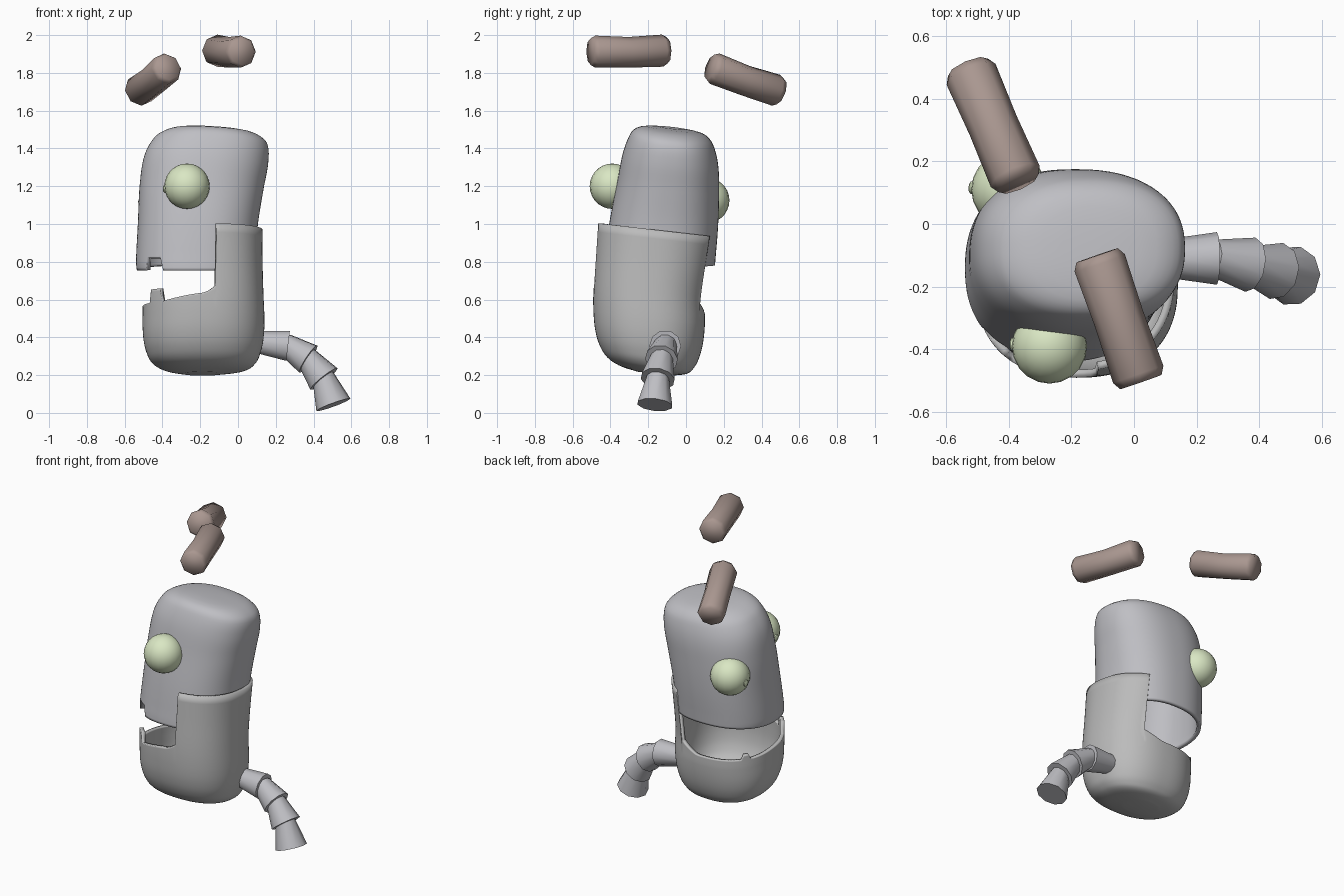
import bpy, bmesh, math
from mathutils import Vector

if "Cube" in bpy.data.objects:
    bpy.data.objects.remove(bpy.data.objects["Cube"])

def material(name, rgb):
    m = bpy.data.materials.new(name)
    m.diffuse_color = (*rgb, 1)
    m.use_nodes = True
    m.node_tree.nodes["Principled BSDF"].inputs["Base Color"].default_value = m.diffuse_color
    return m

SKIN = material("cool_grey", (0.52, 0.52, 0.55))
JAW = material("warm_grey", (0.50, 0.50, 0.50))
BROWN = material("brown", (0.40, 0.31, 0.28))
GREEN = material("pale_green", (0.70, 0.80, 0.55))

def finish(bm, name, mat=None, angle=40):
    me = bpy.data.meshes.new(name)
    bm.to_mesh(me)
    bm.free()
    ob = bpy.data.objects.new(name, me)
    bpy.context.collection.objects.link(ob)
    if mat:
        me.materials.append(mat)
    bpy.ops.object.select_all(action='DESELECT')
    ob.select_set(True)
    bpy.context.view_layer.objects.active = ob
    bpy.ops.object.shade_smooth_by_angle(angle=math.radians(angle))
    return ob

# Cross-section of the body: rounded superellipse, as unit offsets
N = 120
def power(v):
    return math.copysign(abs(v) ** 0.86, v)

section = [(power(math.cos(math.tau * i / N)), power(math.sin(math.tau * i / N)))
           for i in range(N)]

def bounds(table, z):
    # rows are (z, xmin, xmax, ymin, ymax), ascending z; smooth interpolation
    z = min(max(z, table[0][0]), table[-1][0])
    k = next(i for i in range(len(table) - 1) if z <= table[i + 1][0])
    p = [table[min(max(k + o, 0), len(table) - 1)] for o in (-1, 0, 1, 2)]
    h = p[2][0] - p[1][0]
    t = (z - p[1][0]) / h
    out = []
    for c in range(1, 5):
        m0 = (p[2][c] - p[0][c]) / (p[2][0] - p[0][0]) * h
        m1 = (p[3][c] - p[1][c]) / (p[3][0] - p[1][0]) * h
        out.append((2*t**3 - 3*t*t + 1) * p[1][c] + (t**3 - 2*t*t + t) * m0
                   + (3*t*t - 2*t**3) * p[2][c] + (t**3 - t*t) * m1)
    return out

def shell(name, table, cap, split, edge, tilt, flip, mat):
    """Hollow cup from a shaped rim edge(angle), via level split, to a rounded cap."""
    bm, rows, R, L = bmesh.new(), [], 26, 10
    for j in range(R + L):
        row = []
        for i, (px, py) in enumerate(section):
            if j < L:
                z = edge(360 * i / N) + (split - edge(360 * i / N)) * j / L
            else:
                z = cap + (split - cap) * (1 - (j - L) / R) ** 1.7
            x0, x1, y0, y1 = bounds(table, z)
            x = (x0 + x1) / 2 + px * (x1 - x0) / 2
            y = (y0 + y1) / 2 + py * (y1 - y0) / 2
            row.append(bm.verts.new((x, y, z + tilt(x, y, z))))
        rows.append(row)
    top = bm.verts.new(sum((v.co for v in rows[-1]), Vector()) / N)
    for i in range(N):
        k = (i + 1) % N
        for a, b in zip(rows, rows[1:]):
            bm.faces.new((a[i], a[k], b[k], b[i]))
        bm.faces.new((rows[-1][i], rows[-1][k], top))
    if flip:
        bmesh.ops.reverse_faces(bm, faces=bm.faces[:])
    ob = finish(bm, name, mat)
    m = ob.modifiers.new("thickness", 'SOLIDIFY')
    m.thickness, m.offset = 0.025, -1
    return ob

# Upper head with a notch beside the front lip
def head_edge(a):
    if 219 <= a <= 238:
        return 0.82
    return 0.755 + 0.025 * max(0, math.sin(math.radians(a)))

def head_tilt(x, y, z):
    w = min(max((z - 0.85) / 0.5, 0), 1)
    return w * (-0.115 * (y + 0.12) - 0.06 * (x + 0.2))

shell("upper_head", [
    (0.75, -0.535, 0.085, -0.44, 0.15), (0.80, -0.54, 0.09, -0.435, 0.155),
    (1.0, -0.53, 0.105, -0.405, 0.17), (1.2, -0.52, 0.135, -0.365, 0.175),
    (1.35, -0.495, 0.16, -0.335, 0.17), (1.45, -0.44, 0.155, -0.30, 0.145),
    (1.49, -0.38, 0.11, -0.27, 0.115), (1.51, -0.31, 0.04, -0.22, 0.07),
    (1.52, -0.2, -0.1, -0.12, -0.03)], 1.52, 0.9, head_edge, head_tilt, False, SKIN)

# Jaw: tall back part, low front with two teeth
def jaw_edge(a):
    if a < 63 or a > 280:
        return 0.97
    if 211 <= a <= 230:
        return 0.63
    if 138 <= a <= 146:
        return 0.59
    return (0.56 + 0.05 * max(0, (a - 230) / 50) + 0.03 * max(0, (a - 271) / 9)
            + 0.05 * max(0, (85 - a) / 22))

shell("jaw", [
    (0.207, -0.28, -0.10, -0.25, -0.08), (0.225, -0.38, 0.03, -0.34, 0.0),
    (0.26, -0.45, 0.09, -0.41, 0.04), (0.32, -0.485, 0.12, -0.455, 0.07),
    (0.4, -0.502, 0.136, -0.48, 0.09), (0.5, -0.505, 0.14, -0.49, 0.10),
    (0.62, -0.505, 0.135, -0.49, 0.10), (0.8, -0.51, 0.13, -0.48, 0.13),
    (0.98, -0.53, 0.13, -0.47, 0.165)], 0.207, 0.5, jaw_edge,
    lambda x, y, z: -0.115 * (y + 0.17), True, JAW)

def tube(name, stations, mat, sides=8, angle=50):
    """Closed tube through (point, radius) stations."""
    bm, rings = bmesh.new(), []
    pts = [Vector(p) for p, r in stations]
    for i, (p, r) in enumerate(stations):
        d = pts[min(i + 1, len(pts) - 1)] - pts[max(i - 1, 0)]
        q = d.to_track_quat('Z', 'Y')
        rings.append([bm.verts.new(pts[i] + q @ Vector(
            (r * math.cos(math.tau * k / sides), r * math.sin(math.tau * k / sides), 0)))
            for k in range(sides)])
    for a, b in zip(rings, rings[1:]):
        for k in range(sides):
            n = (k + 1) % sides
            bm.faces.new((a[k], a[n], b[n], b[k]))
    bm.faces.new(rings[0][::-1])
    bm.faces.new(rings[-1])
    return finish(bm, name, mat, angle)

# Tail: flared cups following a drooping path
path = [Vector(p) for p in ((0.10, -0.11, 0.375), (0.265, -0.11, 0.355),
        (0.372, -0.13, 0.285), (0.455, -0.15, 0.18), (0.505, -0.165, 0.043))]
for i, (a, b) in enumerate(zip(path, path[1:])):
    start = a - (b - a).normalized() * 0.02
    tube(f"tail_segment_{i + 1}", [(start, 0.058), (b, 0.084 + 0.004 * i)], SKIN, 10)

# Floating eyebrows: slightly bent rods with chamfered ends
for name, a, b in (("right_eyebrow", (0.022, -0.505, 1.912), (-0.118, -0.10, 1.918)),
                   ("left_eyebrow", (-0.53, 0.50, 1.70), (-0.37, 0.13, 1.83))):
    a, b = Vector(a), Vector(b)
    sag = Vector((0, 0, -0.006))
    tube(name, [(a, 0.07), (a.lerp(b, 0.06), 0.085), (a.lerp(b, 0.5) + sag, 0.081),
                (a.lerp(b, 0.94), 0.085), (b, 0.07)], BROWN, 8, 80)

# Eyes with small pupils
for side, c in (("right", (-0.27, -0.39, 1.20)), ("left", (-0.40, 0.11, 1.125))):
    c = Vector(c)
    bm = bmesh.new()
    bmesh.ops.create_uvsphere(bm, u_segments=20, v_segments=14, radius=0.12)
    bmesh.ops.translate(bm, verts=bm.verts, vec=c)
    finish(bm, side + "_eye", GREEN, 60)
    d = Vector((-0.99, 0.05, -0.13)).normalized()
    tube(side + "_pupil", [(c + d * 0.10, 0.02), (c + d * 0.123, 0.02),
                           (c + d * 0.128, 0.012)], GREEN, 12)
